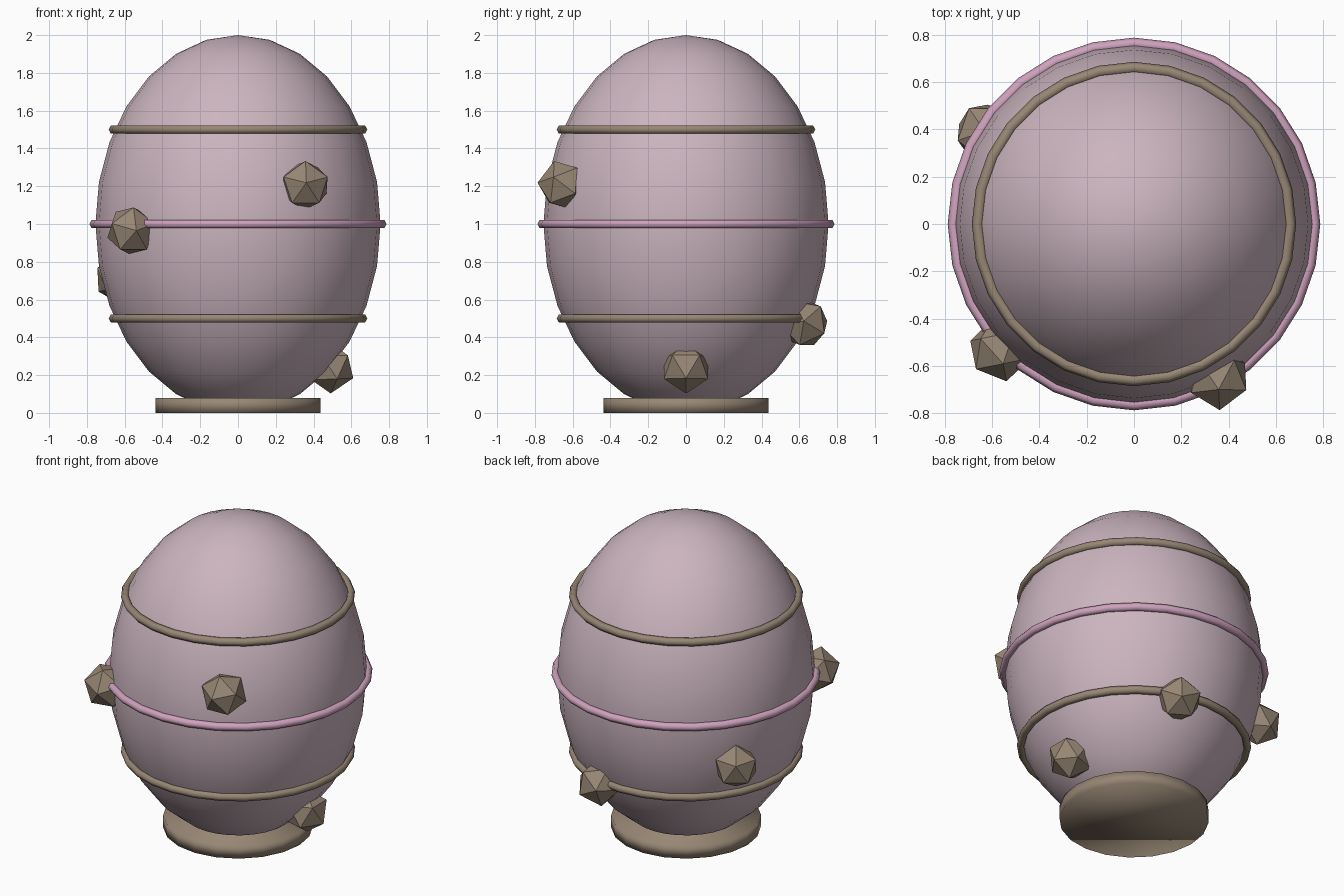
import bpy
import math
from mathutils import Matrix, Vector

cube = bpy.data.objects.get("Cube")
if cube:
    bpy.data.objects.remove(cube, do_unlink=True)


def material(name, rgb):
    mat = bpy.data.materials.new(name)
    mat.use_nodes = True
    color = (*rgb, 1)
    mat.diffuse_color = color
    mat.node_tree.nodes["Principled BSDF"].inputs["Base Color"].default_value = color
    return mat


shell_pink = material("shell_pink", (0.60, 0.46, 0.52))
band_pink = material("band_pink", (0.62, 0.36, 0.51))
bronze = material("bronze", (0.31, 0.24, 0.175))


def finish(name, mat, smooth=True):
    obj = bpy.context.object
    obj.name = obj.data.name = name
    obj.data.materials.append(mat)
    if smooth:
        bpy.ops.object.shade_smooth()
    return obj


# Egg body
bpy.ops.mesh.primitive_uv_sphere_add(segments=28, ring_count=14, radius=1, location=(0, 0, 1))
egg = finish("egg_shell", shell_pink)
egg.scale = (0.755, 0.755, 1)

# Foot disc
bpy.ops.mesh.primitive_cylinder_add(vertices=20, radius=0.437, depth=0.08, location=(0, 0, 0.04))
finish("base", bronze)

# Bands around the egg
for name, z, radius, mat in (("lower_band", 0.5, 0.66, bronze),
                             ("middle_band", 1.0, 0.762, band_pink),
                             ("upper_band", 1.5, 0.66, bronze)):
    bpy.ops.mesh.primitive_torus_add(major_segments=28, minor_segments=6, major_radius=radius,
                                     minor_radius=0.025, location=(0, 0, z))
    finish(name, mat)

# Faceted studs: centre, direction of one corner, twist about it
studs = (("front_left_stud", (0.355, -0.65, 1.205), (0.05, -1, 0.1), 90),
         ("front_right_stud", (-0.565, -0.53, 0.965), (0.2, -1, 0), 90),
         ("left_stud", (0.485, 0, 0.24), (1, 0, -0.45), -90),
         ("back_left_stud", (0.18, 0.625, 0.475), (0.5, 0.8, -0.4), 90),
         ("back_right_stud", (-0.625, 0.385, 0.71), (-0.57, 0.82, 0.42), 90))
for name, centre, facing, twist in studs:
    bpy.ops.mesh.primitive_ico_sphere_add(subdivisions=1, radius=0.137)
    stud = finish(name, bronze, smooth=False)
    turn = Vector(facing).to_track_quat('Z', 'Y').to_matrix().to_4x4()
    stud.matrix_world = Matrix.Translation(centre) @ turn @ Matrix.Rotation(math.radians(twist), 4, 'Z')
